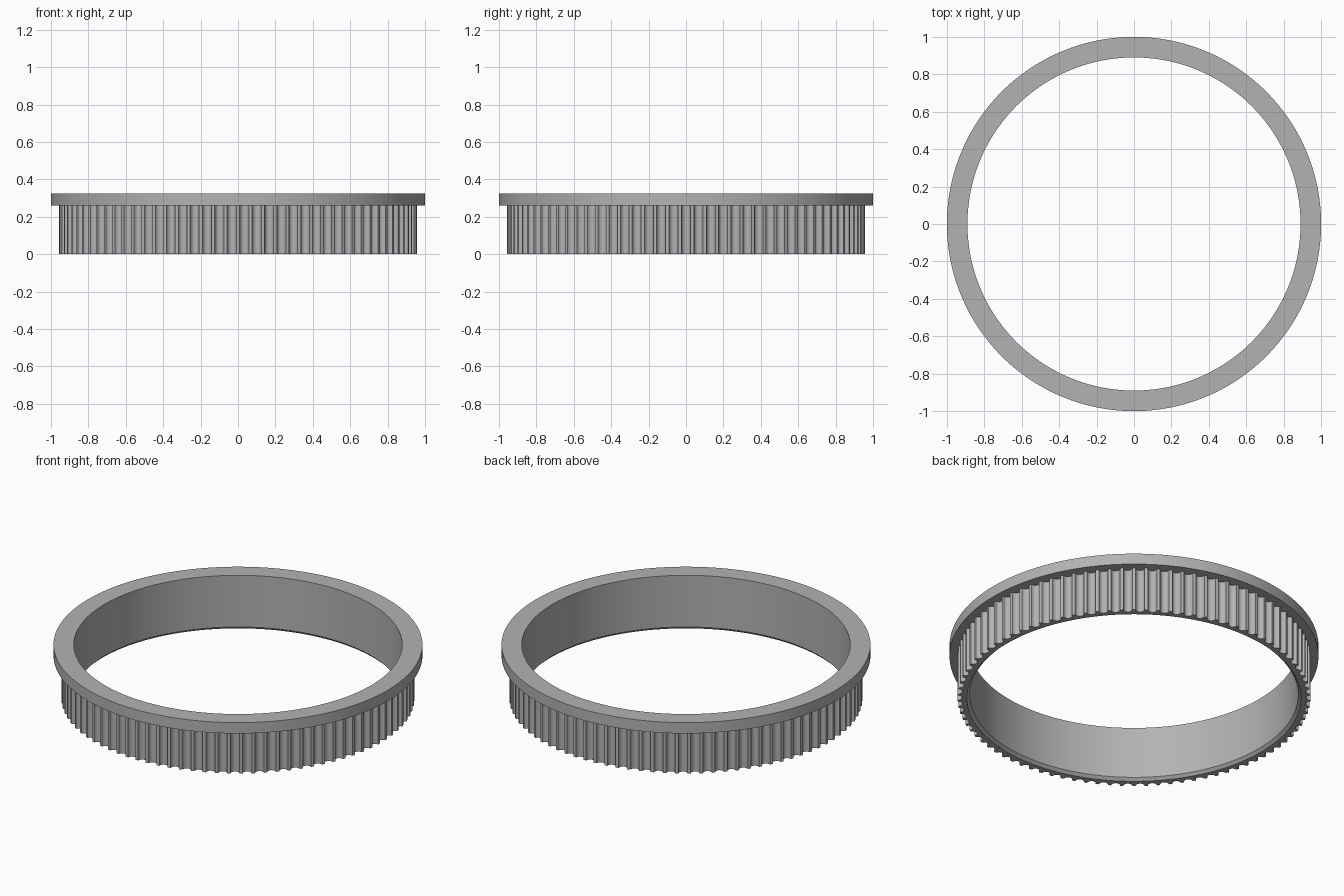
import bpy
import bmesh
from math import sin, cos, pi, radians

cube = bpy.data.objects.get("Cube")
if cube:
    bpy.data.objects.remove(cube)

TEETH = 90
PITCH = 2 * pi / TEETH
STEPS = 8                 # segments across one rounded groove
BORE, TIP, RIM = 0.89, 0.957, 1.0
DEPTH, CHAMFER = 0.026, 0.016
SHOULDER, TOP = 0.26, 0.325

# Plain grey
grey = bpy.data.materials.new("grey")
grey.use_nodes = True
colour = (0.45, 0.45, 0.45, 1)
grey.diffuse_color = colour
grey.node_tree.nodes["Principled BSDF"].inputs["Base Color"].default_value = colour

# Outline of the teeth: flat lands with rounded grooves between them
outline = []
for tooth in range(TEETH):
    for i in range(STEPS + 1):
        a = pi * i / STEPS
        angle = PITCH * (tooth - 0.37 * cos(a))
        outline.append((angle, TIP - DEPTH * sin(a)))


def loop(bm, z, radius=None):
    """Closed loop at height z: a circle, or the toothed outline."""
    return [bm.verts.new(((radius or r) * cos(a), (radius or r) * sin(a), z))
            for a, r in outline]


# Ring: chamfered bore, flat top, flange and toothed band
bm = bmesh.new()
loops = [
    loop(bm, 0, BORE + CHAMFER),
    loop(bm, CHAMFER, BORE),
    loop(bm, TOP, BORE),
    loop(bm, TOP, RIM),
    loop(bm, SHOULDER, RIM),
    loop(bm, SHOULDER),
    loop(bm, 0),
]
count = len(outline)
for k, lower in enumerate(loops):
    upper = loops[(k + 1) % len(loops)]
    for i in range(count):
        j = (i + 1) % count
        bm.faces.new((lower[i], lower[j], upper[j], upper[i]))
bmesh.ops.recalc_face_normals(bm, faces=bm.faces)

mesh = bpy.data.meshes.new("toothed_flange_ring")
bm.to_mesh(mesh)
bm.free()
mesh.materials.append(grey)
ring = bpy.data.objects.new("toothed_flange_ring", mesh)
bpy.context.collection.objects.link(ring)

# Smooth walls with sharp rims
bpy.ops.object.select_all(action="DESELECT")
ring.select_set(True)
bpy.context.view_layer.objects.active = ring
bpy.ops.object.shade_smooth_by_angle(angle=radians(30))
